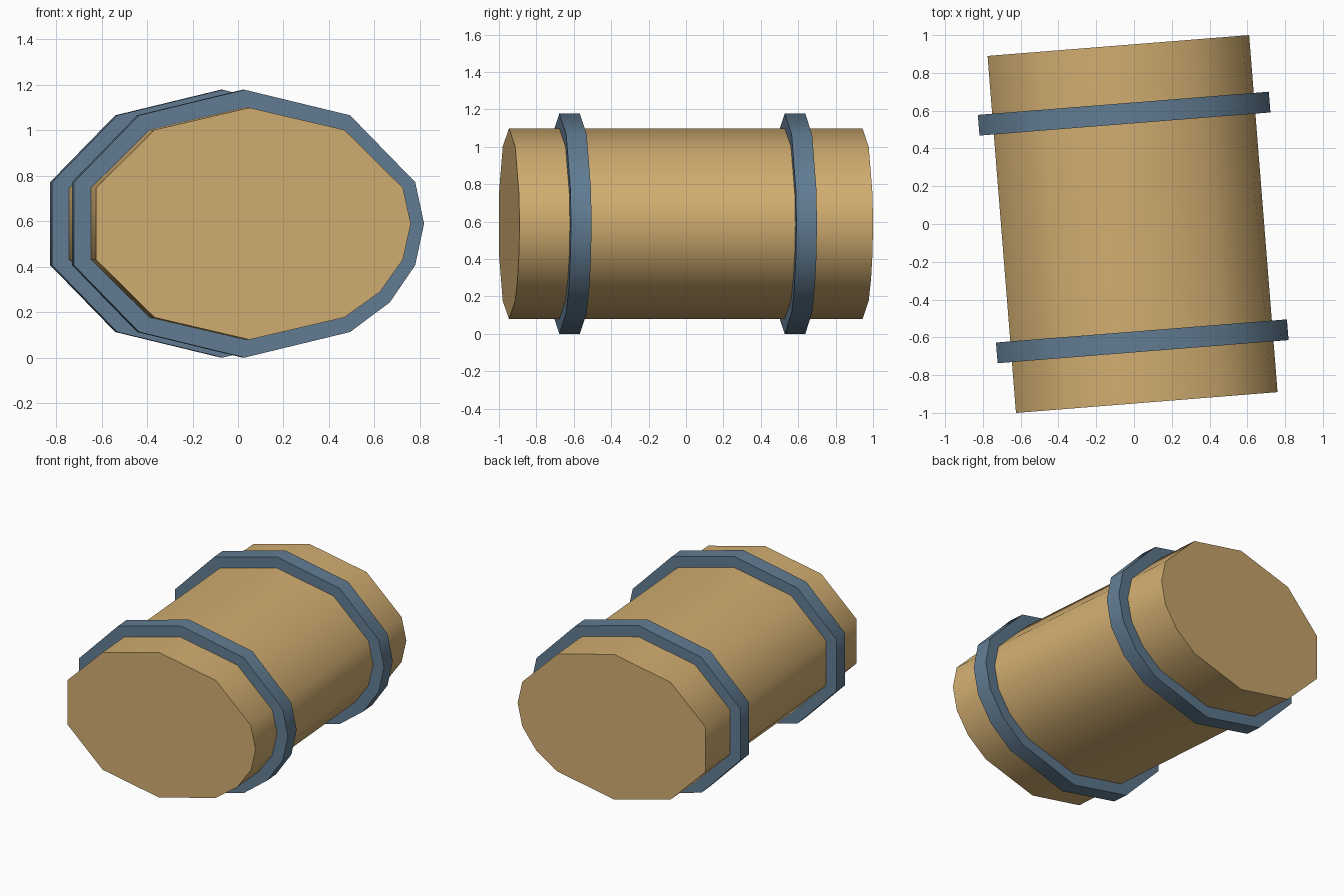
import bpy, bmesh, math
from mathutils import Matrix

if "Cube" in bpy.data.objects:
    bpy.data.objects.remove(bpy.data.objects["Cube"])

CZ = 0.589
# uneven steps round the oval: rounder on the lower right
ANGLES = [0, 18, 54, 90, 126, 162, 198, 234, 270, 306, 324, 342]
PLACE = Matrix.Translation((-0.025, -0.0015, CZ)) @ Matrix.Rotation(math.radians(4.55), 4, 'Z')


def material(name, rgb):
    m = bpy.data.materials.new(name)
    m.diffuse_color = (*rgb, 1)
    m.use_nodes = True
    m.node_tree.nodes["Principled BSDF"].inputs["Base Color"].default_value = m.diffuse_color
    return m


def loop(bm, a, b, y):
    return [bm.verts.new((a * math.cos(math.radians(t)), y, b * math.sin(math.radians(t))))
            for t in ANGLES]


def bridge(bm, l0, l1):
    n = len(l0)
    for i in range(n):
        j = (i + 1) % n
        bm.faces.new((l0[i], l0[j], l1[j], l1[i]))


def finish(bm, name, mat):
    bmesh.ops.recalc_face_normals(bm, faces=bm.faces)
    me = bpy.data.meshes.new(name)
    bm.to_mesh(me)
    bm.free()
    me.materials.append(mat)
    ob = bpy.data.objects.new(name, me)
    bpy.context.collection.objects.link(ob)
    ob.matrix_world = PLACE
    bpy.ops.object.select_all(action='DESELECT')
    ob.select_set(True)
    bpy.context.view_layer.objects.active = ob
    bpy.ops.object.shade_smooth_by_angle(angle=math.radians(50))


straw = material("straw", (0.644, 0.423, 0.165))
blue = material("slate_blue", (0.122, 0.205, 0.292))

# Rolled body with closed ends
bm = bmesh.new()
front, back = loop(bm, 0.712, 0.51, -0.948), loop(bm, 0.712, 0.51, 0.948)
bridge(bm, front, back)
bm.faces.new(front)
bm.faces.new(back)
finish(bm, "body", straw)

# Two straps, sunk slightly into the body
for name, y in (("front_strap", -0.623), ("back_strap", 0.586)):
    bm = bmesh.new()
    rings = [loop(bm, a, b, y + d) for a, b, d in
             ((0.792, 0.589, -0.055), (0.792, 0.589, 0.055),
              (0.707, 0.505, 0.055), (0.707, 0.505, -0.055))]
    for i in range(4):
        bridge(bm, rings[i], rings[(i + 1) % 4])
    finish(bm, name, blue)
